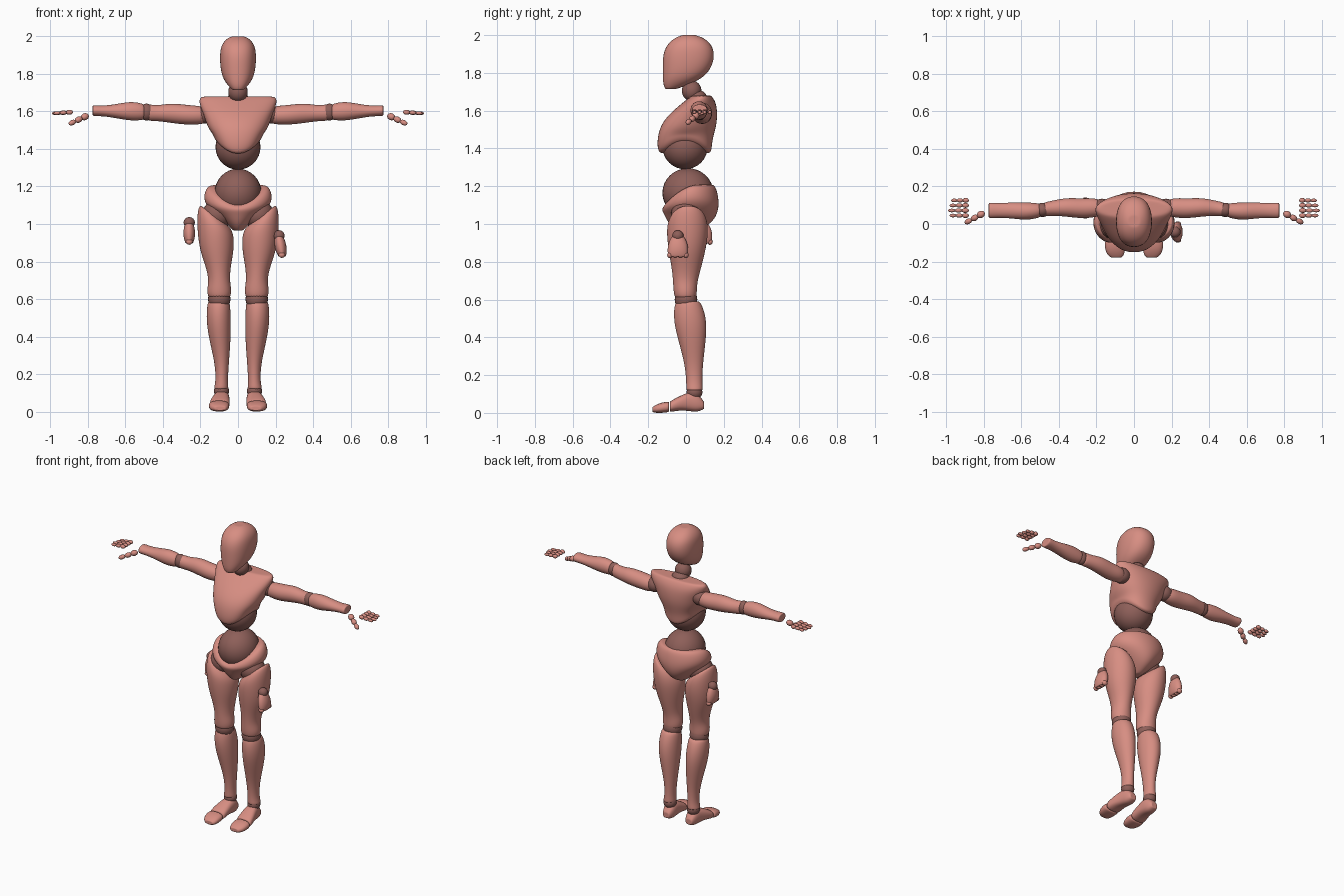
import bpy
import bmesh
import math
from mathutils import Matrix, Vector

default_cube = bpy.data.objects.get("Cube")
if default_cube:
    bpy.data.objects.remove(default_cube, do_unlink=True)


def make_material(name, colour):
    material = bpy.data.materials.new(name)
    material.use_nodes = True
    material.diffuse_color = colour
    material.node_tree.nodes["Principled BSDF"].inputs["Base Color"].default_value = colour
    return material


SHELL = make_material("salmon shell", (0.68, 0.27, 0.225, 1))
JOINT = make_material("dark joint", (0.27, 0.115, 0.1, 1))
SIDES = (("left", 1), ("right", -1))


def finish(name, bm, material, subdivide=0):
    """Turn a bmesh into a smooth, coloured object."""
    bmesh.ops.recalc_face_normals(bm, faces=bm.faces)
    for face in bm.faces:
        face.smooth = True
    mesh = bpy.data.meshes.new(name)
    bm.to_mesh(mesh)
    bm.free()
    mesh.materials.append(material)
    obj = bpy.data.objects.new(name, mesh)
    bpy.context.collection.objects.link(obj)
    if subdivide:
        modifier = obj.modifiers.new("smooth surface", "SUBSURF")
        modifier.levels = modifier.render_levels = subdivide
    return obj


def loft(name, rings, axes="zxy", side=1, roundness=1.0, warp=None, offset=(0, 0, 0)):
    """Skin rounded rings given as position, low/high across, low/high deep.

    Four-value rings hold a half width instead of a low and a high."""
    bm = bmesh.new()
    segments = 16
    order = ["xyz".index(letter) for letter in axes]
    full = [r if len(r) > 4 else (r[0], -r[1], r[1], r[2], r[3]) for r in rings]
    # small extra rings at both ends keep the rims firm
    stack = [(full[0], 0.8)] + [(r, 1.03) for r in full] + [(full[-1], 0.8)]
    loops = []
    for (along, a_low, a_high, b_low, b_high), scale in stack:
        loop = []
        for i in range(segments):
            angle = math.tau * i / segments
            c, s = math.cos(angle), math.sin(angle)
            c = math.copysign(abs(c) ** roundness, c)
            s = math.copysign(abs(s) ** roundness, s)
            point = Vector()
            point[order[0]] = along
            point[order[1]] = (a_low + a_high) / 2 + c * scale * (a_high - a_low) / 2
            point[order[2]] = (b_low + b_high) / 2 + s * scale * (b_high - b_low) / 2
            if warp:
                point = warp(point)
            point.x *= side
            loop.append(bm.verts.new(point + Vector(offset)))
        loops.append(loop)
    for lower, upper in zip(loops, loops[1:]):
        for i in range(segments):
            j = (i + 1) % segments
            bm.faces.new((lower[i], lower[j], upper[j], upper[i]))
    bm.faces.new(loops[0])
    bm.faces.new(loops[-1])
    return finish(name, bm, material=SHELL, subdivide=2)


def ball(name, centre, radii, material=JOINT, detail=24, direction=None):
    """An ellipsoid whose long z axis may follow a direction."""
    bm = bmesh.new()
    turn = Matrix()
    if direction:
        turn = direction.to_track_quat("Z", "Y").to_matrix().to_4x4()
    matrix = Matrix.Translation(centre) @ turn @ Matrix.Diagonal((*radii, 1))
    bmesh.ops.create_uvsphere(bm, u_segments=detail, v_segments=detail // 2,
                              radius=1, matrix=matrix)
    return finish(name, bm, material)


def digit(name, start, end, radius, bones):
    """A chain of overlapping ellipsoid bones, thinner towards the tip."""
    start, end = Vector(start), Vector(end)
    step = (end - start) / bones
    for i in range(bones):
        width = radius * (1 - 0.12 * i)
        ball(f"{name}_bone_{i + 1}", start + step * (i + 0.5),
             (width, width, step.length * 0.56), SHELL, 12, step)


def fade(value, start, end):
    return max(0, min(1, (value - start) / (end - start)))


# Rib cage hem rises at the sides
def raise_hem(p):
    p.z += 0.09 * min(1, (p.x / 0.13) ** 2) * fade(p.z, 1.5, 1.38)
    return p


# Hip rim dips in a V at the front
def dip_rim(p):
    dip = 0.12 * fade(p.y, 0.03, -0.1) * (1 - 0.5 * min(1, abs(p.x) / 0.17))
    p.z -= dip * fade(p.z, 1.06, 1.2)
    return p


# Thigh top slopes up to the outside
def slope_thigh(p):
    p.z += (p.x - 0.12) * 0.75 * fade(p.z, 0.9, 1.04)
    return p


# Head and neck
loft("head", [(1.715, .03, -.11, -.05), (1.74, .055, -.12, .02),
              (1.78, .082, -.122, .1), (1.84, .094, -.122, .14),
              (1.9, .096, -.12, .15), (1.95, .09, -.1, .135),
              (1.985, .065, -.06, .095), (2, .035, -.02, .05)], roundness=.88)
ball("neck_ball", (0, .03, 1.705), (.052, .052, .055))
ball("neck_base", (0, .06, 1.67), (.055, .05, .04))

# Torso
loft("chest", [(1.37, .125, -.14, .13), (1.4, .13, -.15, .135),
               (1.45, .14, -.15, .14), (1.52, .162, -.135, .16),
               (1.58, .18, -.09, .165), (1.64, .205, -.02, .16),
               (1.68, .205, .03, .135)], warp=raise_hem, roundness=.9)
ball("belly_ball", (0, -.005, 1.41), (.12, .12, .12), detail=32)
ball("waist_ball", (0, .01, 1.165), (.125, .135, .13), detail=32)
loft("pelvis", [(.965, .025, -.05, .06), (1, .06, -.09, .13),
                (1.05, .115, -.115, .165), (1.11, .18, -.125, .175),
                (1.17, .18, -.125, .165), (1.21, .16, -.115, .15)], warp=dip_rim)

for label, side in SIDES:
    # Leg
    loft(label + "_thigh", [(.61, .04, .16, -.06, .055), (.65, .035, .165, -.066, .057),
                            (.7, .045, .155, -.068, .06), (.77, .04, .17, -.075, .08),
                            (.85, .025, .2, -.09, .1), (.93, .022, .215, -.1, .115),
                            (1, .028, .218, -.1, .115), (1.04, .04, .205, -.075, .1)],
         side=side, warp=slope_thigh)
    loft(label + "_shin", [(.12, .05, .13, 0, .09), (.16, .055, .118, .003, .085),
                           (.25, .05, .122, -.005, .088), (.35, .042, .145, -.03, .1),
                           (.45, .038, .165, -.058, .11), (.53, .04, .168, -.066, .1),
                           (.59, .045, .16, -.055, .075)], side=side)
    ball(label + "_hip_ball", (side * .11, 0, 1.05), (.08, .08, .08))
    ball(label + "_knee_ball", (side * .1, 0, .6), (.06, .06, .06))
    ball(label + "_ankle_ball", (side * .088, .045, .11), (.04, .042, .04))
    loft(label + "_foot", [(.095, .06, .11, .02, .06), (.06, .045, .125, .005, .108),
                           (.02, .045, .13, .01, .112), (-.03, .045, .145, .015, .09),
                           (-.085, .045, .155, .004, .062)], "yxz", side, .8)
    loft(label + "_toes", [(-.09, .047, .156, .004, .06), (-.13, .047, .155, 0, .055),
                           (-.16, .052, .145, 0, .042), (-.178, .065, .125, .005, .03)],
         "yxz", side, .8)

    # Arm
    loft(label + "_upper_arm", [(.165, 1.54, 1.62, .05, .12), (.21, 1.53, 1.63, .035, .14),
                                (.28, 1.53, 1.635, .03, .135), (.36, 1.54, 1.645, .04, .14),
                                (.43, 1.55, 1.63, .045, .125), (.48, 1.55, 1.64, .04, .115)],
         "xzy", side)
    loft(label + "_forearm", [(.5, 1.555, 1.64, .035, .11), (.57, 1.55, 1.655, .02, .115),
                              (.65, 1.565, 1.638, .03, .115), (.72, 1.576, 1.63, .035, .11),
                              (.775, 1.575, 1.635, .03, .115)], "xzy", side)
    ball(label + "_shoulder_ball", (side * .17, .085, 1.585), (.055, .05, .05))
    ball(label + "_elbow_ball", (side * .488, .075, 1.597), (.04, .038, .045))

    # Loose fingers and thumb beyond the wrist
    for finger in range(4):
        y = .045 + .027 * finger
        digit(f"{label}_finger_{finger + 1}", (side * .882, y, 1.597),
              (side * (.99 - .008 * abs(finger - 1)), y, 1.59), .013, 3)
    digit(label + "_thumb", (side * .8, .06, 1.58), (side * .9, .005, 1.533), .019, 3)

# Loose palms beside the hips, each with a wrist ball and knuckles
for (label, side), centre, lean in zip(SIDES, ((.225, -.043, .895), (-.26, .085, .965)), (.15, 0)):
    def tilt(p):
        return Vector((p.x - lean * p.z, p.y, p.z))

    loft(label + "_palm", [(-.068, .02, -.05, .05), (-.04, .03, -.055, .055),
                           (0, .032, -.052, .052), (.04, .022, -.032, .032)],
         warp=tilt, offset=centre)
    ball(label + "_wrist_ball", Vector(centre) + tilt(Vector((0, 0, .042))), (.03, .03, .03))
    for knuckle in range(4):
        spot = tilt(Vector((0, (knuckle - 1.5) * .028, -.06)))
        ball(f"{label}_knuckle_{knuckle + 1}", Vector(centre) + spot,
             (.018, .015, .016), SHELL, 12)
